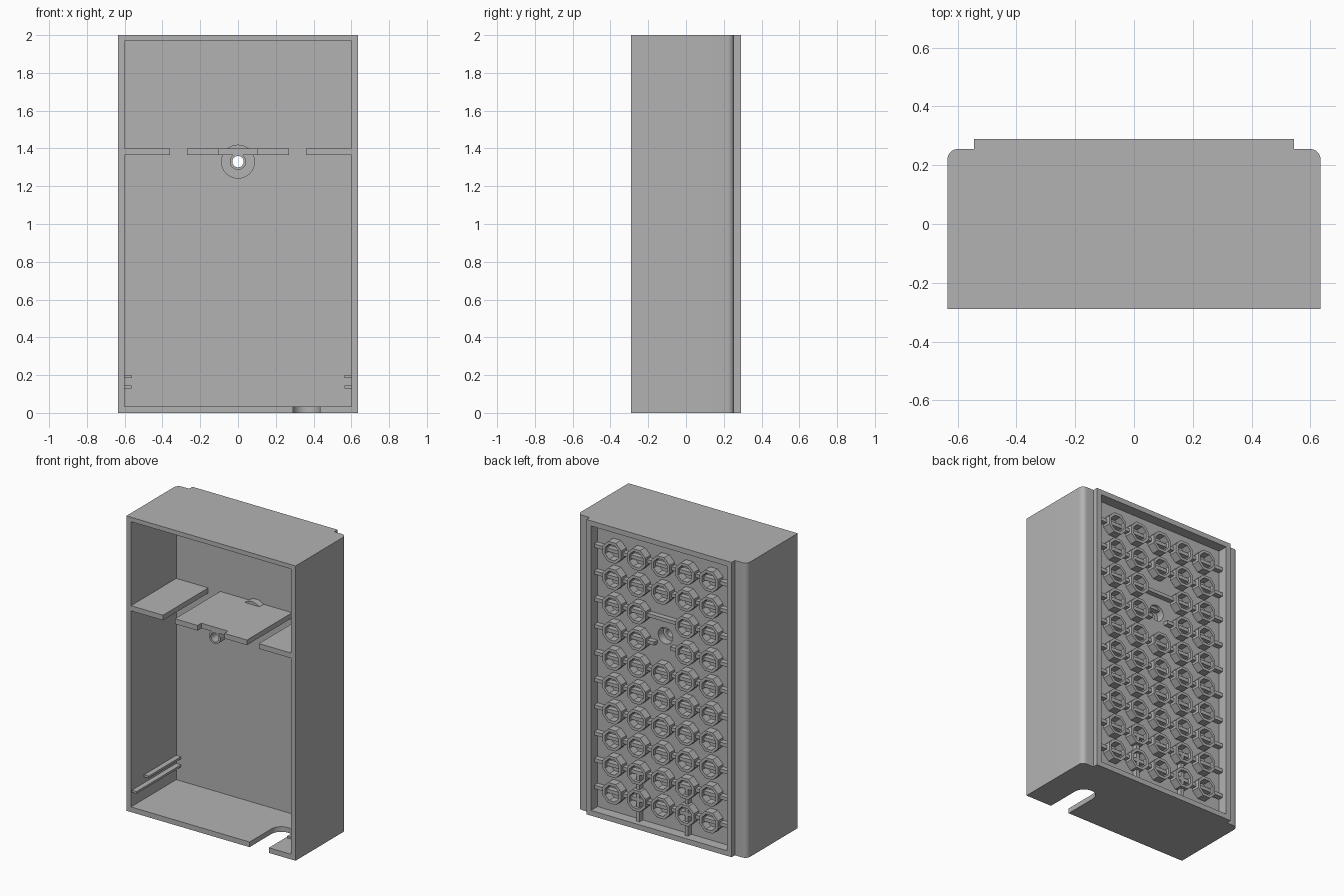
import bpy, bmesh, math
from mathutils import Vector

cube = bpy.data.objects.get("Cube")
if cube:
    bpy.data.objects.remove(cube, do_unlink=True)

grey = bpy.data.materials.new("light_grey_plastic")
grey.use_nodes = True
colour = (0.45, 0.45, 0.45, 1)
grey.diffuse_color = colour
grey.node_tree.nodes["Principled BSDF"].inputs["Base Color"].default_value = colour

PITCH = 2 / 11          # grid spacing of the tubes
HOLE_Z = 1.33           # height of the screw hole
PANEL_FRONT, PANEL_BACK = 0.195, 0.22


def finish(bm, name):
    bmesh.ops.recalc_face_normals(bm, faces=bm.faces)
    mesh = bpy.data.meshes.new(name)
    bm.to_mesh(mesh)
    bm.free()
    mesh.materials.append(grey)
    obj = bpy.data.objects.new(name, mesh)
    bpy.context.collection.objects.link(obj)
    return obj


def extrude_plan(name, points, z0, z1):
    """Extrude an outline in the ground plane from z0 to z1."""
    bm = bmesh.new()
    face = bm.faces.new([bm.verts.new((x, y, z0)) for x, y in points])
    new = bmesh.ops.extrude_face_region(bm, geom=[face])["geom"]
    verts = [v for v in new if isinstance(v, bmesh.types.BMVert)]
    bmesh.ops.translate(bm, verts=verts, vec=(0, 0, z1 - z0))
    return finish(bm, name)


def box(name, x0, x1, y0, y1, z0, z1):
    return extrude_plan(name, [(x0, y0), (x1, y0), (x1, y1), (x0, y1)], z0, z1)


def arc(cx, cy, r, a0, a1, steps):
    angles = [math.radians(a0 + (a1 - a0) * i / steps) for i in range(steps + 1)]
    return [(cx + r * math.cos(a), cy + r * math.sin(a)) for a in angles]


def lathe(name, profile, x, z, sides, turn=0.0):
    """Revolve a closed (radius, y) profile around a front-to-back axis."""
    bm = bmesh.new()
    rings = []
    for i in range(sides):
        a = math.tau * (i + turn) / sides
        rings.append([bm.verts.new((x + r * math.cos(a), y, z + r * math.sin(a)))
                      for r, y in profile])
    n = len(profile)
    for i in range(sides):
        a, b = rings[i], rings[(i + 1) % sides]
        for j in range(n):
            k = (j + 1) % n
            bm.faces.new((a[j], a[k], b[k], b[j]))
    return finish(bm, name)


def cut(target, cutter):
    mod = target.modifiers.new("cut", "BOOLEAN")
    mod.operation = "DIFFERENCE"
    mod.solver = "EXACT"
    mod.object = cutter
    bpy.context.view_layer.objects.active = target
    bpy.ops.object.modifier_apply(modifier=mod.name)
    bpy.data.objects.remove(cutter, do_unlink=True)


def smooth(obj):
    bpy.ops.object.select_all(action="DESELECT")
    obj.select_set(True)
    bpy.context.view_layer.objects.active = obj
    bpy.ops.object.shade_smooth_by_angle(angle=math.radians(30))


# Housing: outline with rounded rear corners and a raised back plate
half = [(0.635, -0.29)] + arc(0.6, 0.22, 0.035, 0, 90, 8) + [(0.545, 0.255), (0.545, 0.29)]
outline = half + [(-x, y) for x, y in reversed(half)]
housing = extrude_plan("housing", outline, 0, 2)
cut(housing, box("cavity_cutter", -0.6, 0.6, -0.4, PANEL_FRONT, 0.035, 1.97))
cut(housing, box("recess_cutter", -0.51, 0.51, PANEL_BACK, 0.4, 0.035, 1.965))

# Cable slot in the floor, open to the front
slot = [(0.29, -0.4)] + arc(0.3625, -0.055, 0.0725, 180, 0, 16) + [(0.435, -0.4)]
cut(housing, extrude_plan("slot_cutter", slot, -0.1, 0.02 + 0.03))

# Screw opening through the back panel
opening = bmesh.new()
bmesh.ops.create_cone(opening, cap_ends=True, segments=32, radius1=0.055, radius2=0.055, depth=0.2)
bmesh.ops.rotate(opening, verts=opening.verts, matrix=Vector((0, 0, 1)).rotation_difference(Vector((0, 1, 0))).to_matrix())
bmesh.ops.translate(opening, verts=opening.verts, vec=(0, PANEL_BACK, HOLE_Z))
cut(housing, finish(opening, "opening_cutter"))
smooth(housing)

# Screw post with a wide counterbored flange at its rear
post = [(0.03, -0.25), (0.043, -0.25), (0.043, 0.15), (0.09, 0.15), (0.09, 0.2),
        (0.055, 0.2), (0.055, 0.165), (0.03, 0.165)]
smooth(lathe("screw_post", post, 0, HOLE_Z, 32))

# Divider shelf: notched centre plate and two side plates
notch = [(-0.27, -0.29), (-0.1, -0.29), (-0.1, -0.25), (0.1, -0.25),
         (0.1, -0.29), (0.27, -0.29), (0.27, 0.2), (-0.27, 0.2)]
extrude_plan("centre_shelf", notch, 1.365, 1.4)
for side, name in ((1, "left"), (-1, "right")):
    x0, x1 = sorted((side * 0.36, side * 0.61))
    box(name + "_shelf", x0, x1, -0.29, 0.2, 1.365, 1.4)
    # Guide rails near the floor
    x0, x1 = sorted((side * 0.565, side * 0.61))
    box(name + "_lower_rail", x0, x1, -0.28, 0.2, 0.13, 0.145)
    box(name + "_upper_rail", x0, x1, -0.15, 0.2, 0.185, 0.2)

# Rear grid of hollow tubes, omitted around the screw opening
tube = [(0.055, PANEL_BACK - 0.01), (0.075, PANEL_BACK - 0.01), (0.075, 0.275), (0.055, 0.275)]
for row in range(1, 11):
    z = row * PITCH
    for col in range(-2, 3):
        if not (col == 0 and row in (7, 8)):
            lathe("tube", tube, col * PITCH, z, 8, 0.5)
    # Cross ribs, split where the screw opening interrupts them
    spans = [(-0.52, -0.06), (0.06, 0.52)] if row == 7 else [(-0.52, 0.52)]
    for x0, x1 in spans:
        box("cross_rib", x0, x1, PANEL_BACK - 0.01, 0.255, z - 0.012, z + 0.012)

# Short upright ribs beside the bottom rows
for x in (-PITCH, PITCH):
    box("upright_rib", x - 0.012, x + 0.012, PANEL_BACK - 0.01, 0.255, 0.03, 2 * PITCH)
